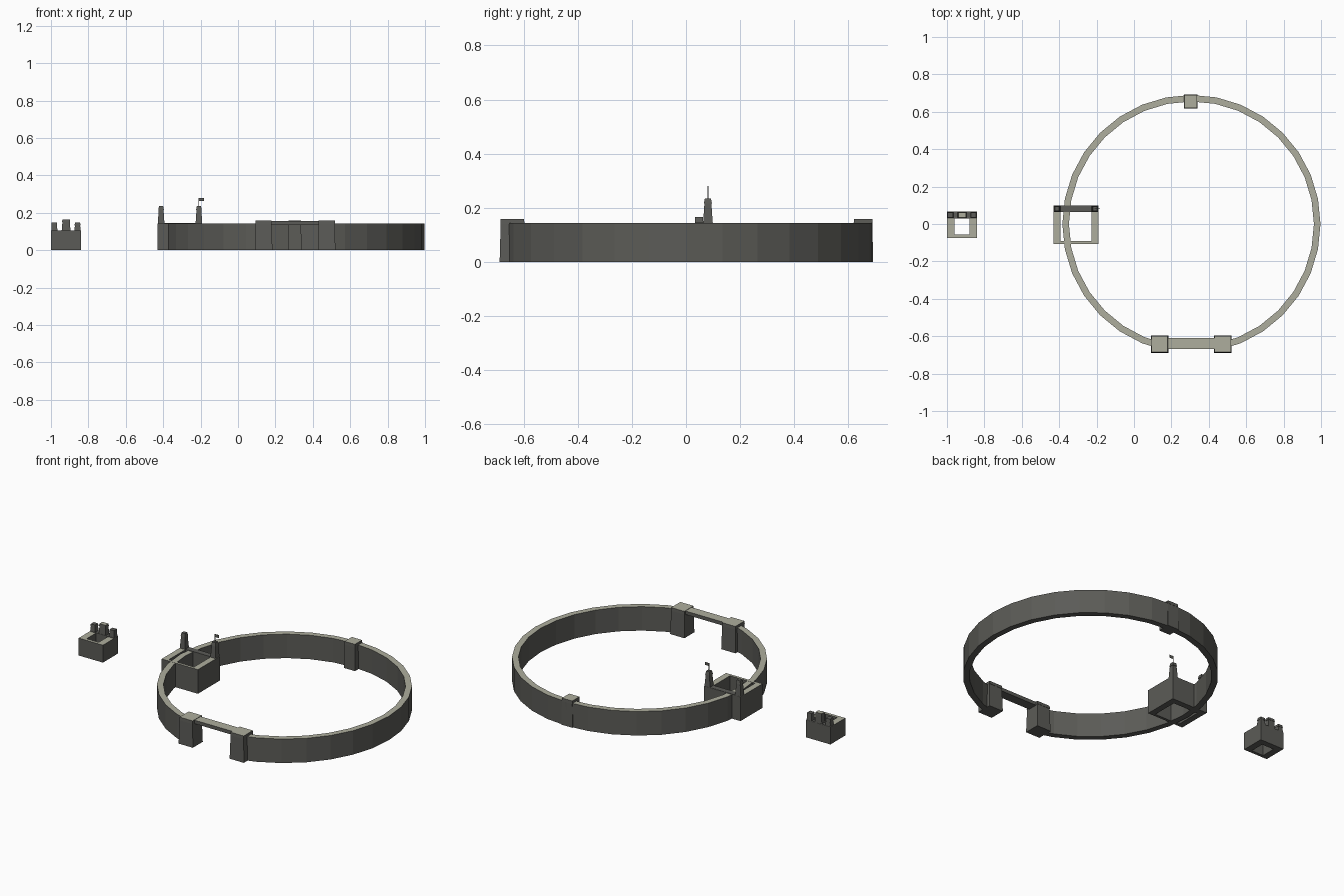
import bpy, bmesh, math
from mathutils import Vector

if "Cube" in bpy.data.objects:
    bpy.data.objects.remove(bpy.data.objects["Cube"])


def material(name, rgb):
    m = bpy.data.materials.new(name)
    m.diffuse_color = (*rgb, 1)
    m.use_nodes = True
    m.node_tree.nodes["Principled BSDF"].inputs["Base Color"].default_value = m.diffuse_color
    return m


LIGHT = material("light_stone_top", (0.42, 0.42, 0.34))
DARK = material("dark_stone_wall", (0.105, 0.105, 0.095))


def finish(name, bm, light_above=None):
    """Dark sides; upward faces at or above a height become light stone."""
    bmesh.ops.recalc_face_normals(bm, faces=bm.faces)
    for f in bm.faces:
        top = light_above is not None and f.normal.z > 0.9
        f.material_index = int(top and f.calc_center_median().z >= light_above)
    me = bpy.data.meshes.new(name)
    bm.to_mesh(me)
    bm.free()
    me.materials.append(DARK)
    me.materials.append(LIGHT)
    ob = bpy.data.objects.new(name, me)
    bpy.context.collection.objects.link(ob)
    return ob


def block(bm, x0, x1, y0, y1, z0, z1, taper=1.0):
    """Box whose top is scaled by taper about its centre."""
    cx, cy, hx, hy = (x0 + x1) / 2, (y0 + y1) / 2, (x1 - x0) / 2, (y1 - y0) / 2
    rings = []
    for z, s in ((z0, 1), (z1, taper)):
        rings.append([bm.verts.new((cx + a * hx * s, cy + b * hy * s, z))
                      for a, b in ((-1, -1), (1, -1), (1, 1), (-1, 1))])
    lo, hi = rings
    bm.faces.new(lo[::-1])
    bm.faces.new(hi)
    for i in range(4):
        j = (i + 1) % 4
        bm.faces.new((lo[i], lo[j], hi[j], hi[i]))


# Ring wall: 32 sides, open over the two front sides
CX, R_OUT, R_IN, H = 0.307, 0.69, 0.655, 0.143
bm = bmesh.new()
sections = []
for i in range(31):
    a = math.radians(-90 + 11.25 * (i + 1))
    c, s = math.cos(a), math.sin(a)
    sections.append([bm.verts.new((CX + r * c, r * s, z))
                     for r, z in ((R_OUT, 0), (R_OUT, H), (R_IN, H), (R_IN, 0))])
for p, q in zip(sections, sections[1:]):
    for k in range(4):
        m = (k + 1) % 4
        bm.faces.new((p[k], p[m], q[m], q[k]))
bm.faces.new(sections[0])
bm.faces.new(sections[-1][::-1])
finish("ring_wall", bm, 0.1)


# Wall towers with a slightly wider cap
def wall_tower(name, x, y, w):
    bm = bmesh.new()
    block(bm, x - w, x + w, y - w, y + w, 0, 0.14, 0.92)
    c = w * 0.95
    block(bm, x - c, x + c, y - c, y + c, 0.14, 0.158, 0.97)
    finish(name, bm, 0.15)


wall_tower("gate_tower_left", CX - 0.17, -0.642, 0.047)
wall_tower("gate_tower_right", CX + 0.167, -0.642, 0.047)
wall_tower("back_tower", CX - 0.004, 0.655, 0.037)

# Bridge across the gate
bm = bmesh.new()
block(bm, CX - 0.14, CX + 0.14, -0.668, -0.61, 0.135, 0.156)
finish("gate_bridge", bm, 0.1)


# Open courtyards: side and front walls light on top, back wall dark
def courtyard(name, x0, x1, y0, y1, h, side, front, back):
    bm = bmesh.new()
    outer = [(x0, y0), (x1, y0), (x1, y1), (x0, y1)]
    inner = [(x0 + side, y0 + front), (x1 - side, y0 + front),
             (x1 - side, y1 - back), (x0 + side, y1 - back)]
    v = [[bm.verts.new((*p, z)) for p in loop]
         for loop, z in ((outer, 0), (outer, h), (inner, h), (inner, 0))]
    for k in range(4):
        a, b = v[k], v[(k + 1) % 4]
        for i in range(4):
            j = (i + 1) % 4
            bm.faces.new((a[i], a[j], b[j], b[i]))
    finish(name, bm, h * 0.9)
    bm = bmesh.new()
    block(bm, x0 + 0.002, x1 - 0.002, y1 - back, y1 - 0.001, h, h + 0.002)
    finish(name + "_back_walk", bm)


courtyard("castle_walls", -0.43, -0.19, -0.107, 0.1, 0.144, 0.037, 0.016, 0.035)
courtyard("keep_walls", -1.0, -0.84, -0.075, 0.066, 0.104, 0.04, 0.018, 0.036)

# Castle spires at the back corners
for name, x in (("castle_spire_left", -0.411), ("castle_spire_right", -0.209)):
    bm = bmesh.new()
    y = 0.081
    block(bm, x - 0.018, x + 0.018, y - 0.018, y + 0.018, 0.14, 0.215, 0.72)
    block(bm, x - 0.015, x + 0.015, y - 0.015, y + 0.015, 0.215, 0.235, 0.75)
    finish(name, bm)

# Flag on the right spire
bm = bmesh.new()
block(bm, -0.2105, -0.2075, 0.0795, 0.0825, 0.23, 0.28)
block(bm, -0.209, -0.183, 0.080, 0.082, 0.263, 0.28)
finish("flag", bm)

# Keep towers: two tapered corner ones and a wider middle one
for name, x, w, top, light in (("keep_tower_left", -0.982, 0.017, 0.148, None),
                               ("keep_tower_middle", -0.919, 0.024, 0.165, 0.16),
                               ("keep_tower_right", -0.858, 0.017, 0.148, None)):
    bm = bmesh.new()
    block(bm, x - w, x + w, 0.031, 0.065, 0.1, top - 0.015, 0.82)
    c = w * 0.92
    block(bm, x - c, x + c, 0.0325, 0.0635, top - 0.015, top, 0.9)
    finish(name, bm, light)
